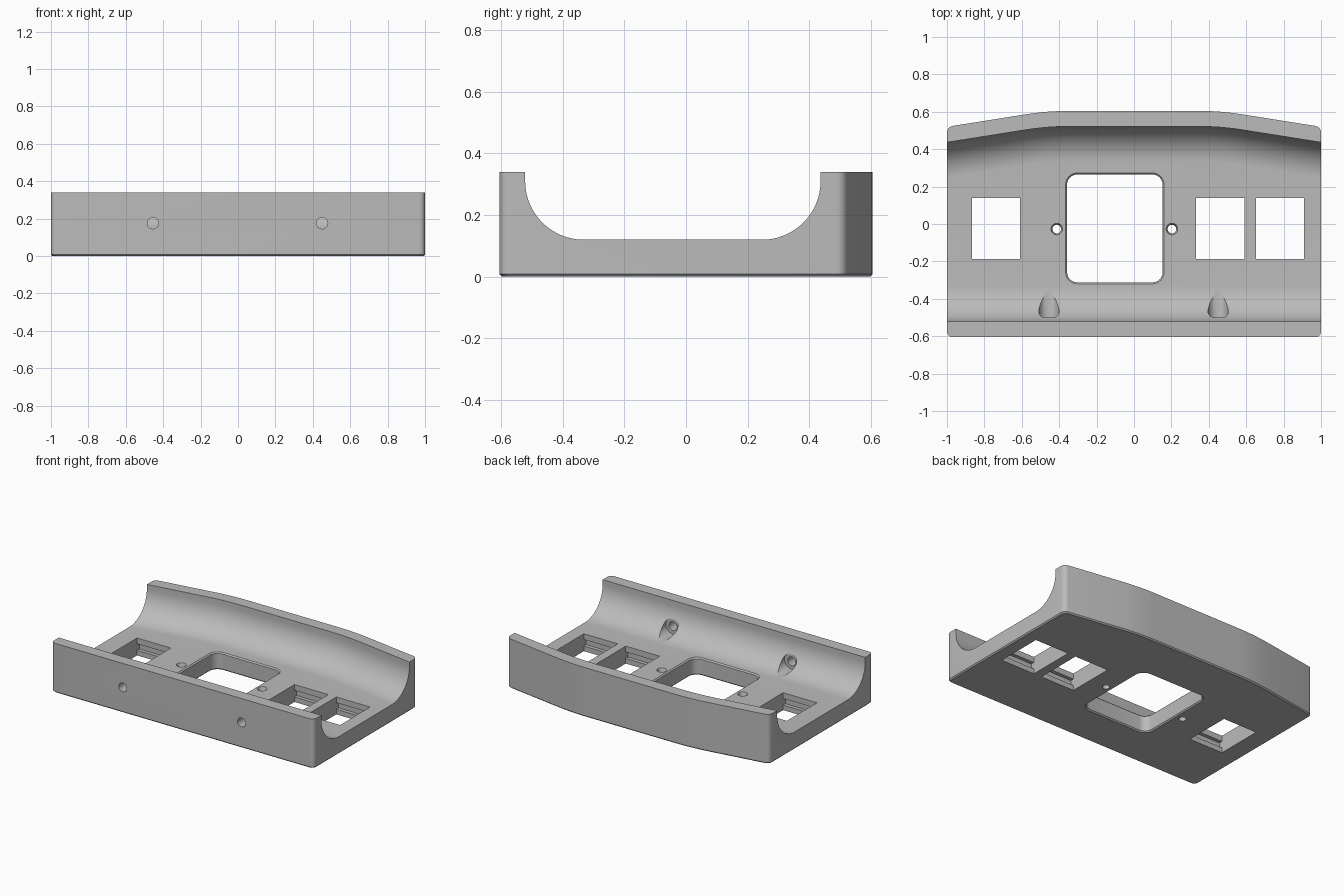
import bpy
import bmesh
import math
from mathutils import Vector

if "Cube" in bpy.data.objects:
    bpy.data.objects.remove(bpy.data.objects["Cube"])

HEIGHT, FLOOR, COVE, WALL = 0.34, 0.12, 0.19, 0.083
FRONT = -0.605

grey = bpy.data.materials.new("plain grey")
grey.use_nodes = True
grey.diffuse_color = (0.5, 0.5, 0.5, 1)
grey.node_tree.nodes["Principled BSDF"].inputs["Base Color"].default_value = (0.5, 0.5, 0.5, 1)


def loft(name, rings):
    """Closed solid through a list of equal-length rings of 3D points."""
    bm = bmesh.new()
    loops = [[bm.verts.new(p) for p in ring] for ring in rings]
    n = len(loops[0])
    for a, b in zip(loops, loops[1:]):
        for i in range(n):
            j = (i + 1) % n
            bm.faces.new((a[i], a[j], b[j], b[i]))
    bm.faces.new(loops[0])
    bm.faces.new(loops[-1])
    bmesh.ops.recalc_face_normals(bm, faces=bm.faces)
    mesh = bpy.data.meshes.new(name)
    bm.to_mesh(mesh)
    bm.free()
    mesh.materials.append(grey)
    obj = bpy.data.objects.new(name, mesh)
    bpy.context.collection.objects.link(obj)
    return obj


def rounded(corners, steps=6):
    """Outline from (x, y, radius) corners."""
    out = []
    for i, (x, y, r) in enumerate(corners):
        p = Vector((x, y))
        if r == 0:
            out.append(p)
            continue
        a = (Vector(corners[i - 1][:2]) - p).normalized()
        b = (Vector(corners[(i + 1) % len(corners)][:2]) - p).normalized()
        for k in range(steps + 1):
            t = k / steps * math.pi / 2
            out.append(p + (a + b - b * math.cos(t) - a * math.sin(t)) * r)
    return out


def rectangle(x0, x1, y0, y1, r=0):
    return rounded([(x0, y0, r), (x1, y0, r), (x1, y1, r), (x0, y1, r)])


def at(z, outline):
    return [(p[0], p[1], z) for p in outline]


def circle(x, y, r, n=32):
    return [(x + r * math.cos(k * math.tau / n), y + r * math.sin(k * math.tau / n)) for k in range(n)]


def back(x):
    """Bowed back edge: flat middle, smooth bend, straight sloping ends."""
    start, end, slope = 0.34, 0.58, 0.158
    d = max(abs(x) - start, 0)
    w = end - start
    return -FRONT - (slope * d * d / (2 * w) if d < w else slope * (d - w / 2))


def cut(body, cutter):
    mod = body.modifiers.new("cut", "BOOLEAN")
    mod.operation = "DIFFERENCE"
    mod.solver = "EXACT"
    mod.object = cutter
    bpy.context.view_layer.objects.active = body
    bpy.ops.object.modifier_apply(modifier=mod.name)
    bpy.data.objects.remove(cutter)


# Body block with rounded corners and a softened bottom edge
bend = [0.34 + 0.03 * k for k in range(9)]
stations = [-x for x in reversed(bend)] + bend
corners = [(-1, FRONT, 0.03), (1, FRONT, 0.03), (1, back(1), 0.03)]
corners += [(x, back(x), 0) for x in reversed(stations)]
corners += [(-1, back(1), 0.03)]
outline = rounded(corners)
foot = [(p.x * 0.992, p.y * 0.987) for p in outline]
body = loft("cradle_body", [at(0, foot), at(0.008, outline), at(HEIGHT, outline)])

# Coved channel running the full width, following the bowed back
channel = []
for x in [-1.1] + stations + [1.1]:
    y0, y1 = FRONT + WALL, back(x) - WALL
    arc = [k / 16 * math.pi / 2 for k in range(17)]
    ring = [(x, y0, HEIGHT + 0.1)]
    ring += [(x, y0 + COVE * (1 - math.cos(t)), FLOOR + COVE * (1 - math.sin(t))) for t in arc]
    ring += [(x, y1 - COVE * (1 - math.cos(t)), FLOOR + COVE * (1 - math.sin(t))) for t in reversed(arc)]
    ring += [(x, y1, HEIGHT + 0.1)]
    channel.append(ring)
cut(body, loft("channel_cutter", channel))

# Large central opening with softened rims
def opening(g):
    return rectangle(-0.358 - g, 0.153 + g, -0.312 - g, 0.265 + g, 0.055 + g)

cut(body, loft("opening_cutter", [
    at(-0.1, opening(0.008)), at(0, opening(0.008)), at(0.008, opening(0)),
    at(FLOOR - 0.008, opening(0)), at(FLOOR, opening(0.008)), at(0.2, opening(0.008))]))

# Socket windows with a latch groove in the front and back walls
for x0, x1 in ((-0.867, -0.609), (0.332, 0.59), (0.651, 0.909)):
    levels = [(-0.1, 0), (0.035, 0), (0.035, 0.025), (0.08, 0.025), (0.08, 0), (0.2, 0)]
    cut(body, loft("window_cutter", [
        at(z, rectangle(x0, x1, -0.187 - g, 0.14 + g)) for z, g in levels]))

# Countersunk screw holes in the floor
for x in (-0.413, 0.203):
    cut(body, loft("screw_cutter", [
        at(z, circle(x, -0.027, r))
        for z, r in ((-0.1, 0.023), (FLOOR - 0.02, 0.023), (FLOOR, 0.031), (0.2, 0.031))]))

# Counterbored holes through the front wall
for x in (-0.455, 0.45):
    steps = [(-0.7, 0.03), (-0.5, 0.03), (-0.5, 0.054), (-0.3, 0.054)]
    cut(body, loft("bore_cutter", [
        [(px, y, pz) for px, pz in circle(x, 0.175, r)] for y, r in steps]))

# Smooth curved surfaces, keep the edges crisp
for o in bpy.context.selected_objects:
    o.select_set(False)
body.select_set(True)
bpy.context.view_layer.objects.active = body
bpy.ops.object.shade_smooth_by_angle(angle=math.radians(25))
